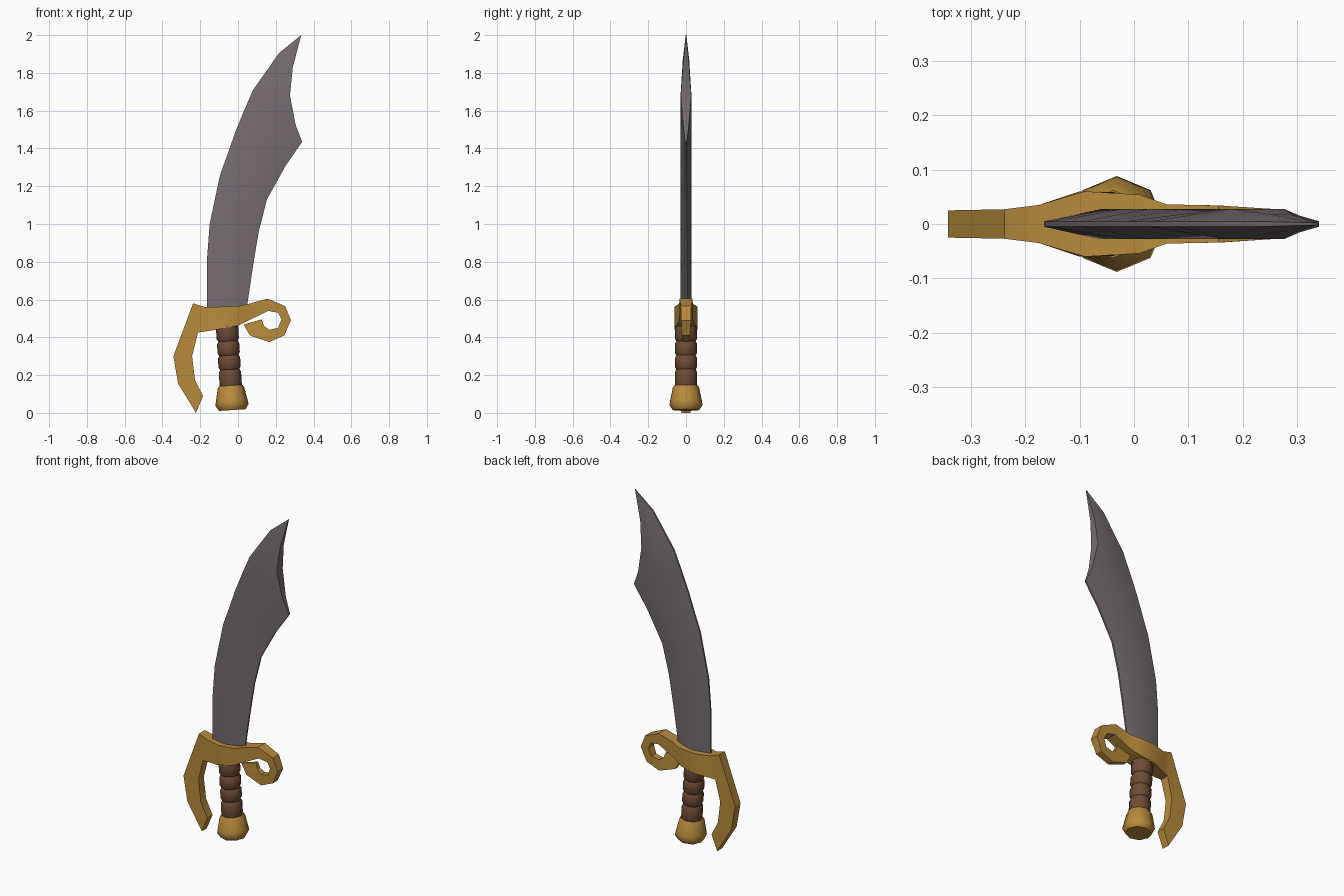
import bpy, bmesh, math
from mathutils import Vector

if "Cube" in bpy.data.objects:
    bpy.data.objects.remove(bpy.data.objects["Cube"])


def material(name, rgb):
    m = bpy.data.materials.new(name)
    m.diffuse_color = (*rgb, 1)
    m.use_nodes = True
    m.node_tree.nodes["Principled BSDF"].inputs["Base Color"].default_value = m.diffuse_color
    return m


STEEL = material("dark steel", (0.180, 0.150, 0.163))
GOLD = material("aged gold", (0.479, 0.258, 0.045))
LEATHER = material("brown leather", (0.156, 0.072, 0.036))


def loft(name, rings, mat, angle):
    """Skin closed rings of equal size, cap both ends, smooth below the angle."""
    bm = bmesh.new()
    rows = [[bm.verts.new(p) for p in ring] for ring in rings]
    n = len(rows[0])
    for a, b in zip(rows, rows[1:]):
        for i in range(n):
            j = (i + 1) % n
            bm.faces.new((a[i], a[j], b[j], b[i]))
    bm.faces.new(rows[0])
    bm.faces.new(rows[-1])
    bmesh.ops.remove_doubles(bm, verts=bm.verts, dist=1e-4)
    bmesh.ops.recalc_face_normals(bm, faces=bm.faces)
    me = bpy.data.meshes.new(name)
    bm.to_mesh(me)
    bm.free()
    me.materials.append(mat)
    ob = bpy.data.objects.new(name, me)
    bpy.context.collection.objects.link(ob)
    bpy.ops.object.select_all(action='DESELECT')
    ob.select_set(True)
    bpy.context.view_layer.objects.active = ob
    bpy.ops.object.shade_smooth_by_angle(angle=math.radians(angle))
    return ob


# Blade: spine x,z / cutting edge x,z / half thickness at middle and edge
blade = [
    (-.165, .50, .040, .51, .028, .005),
    (-.165, .80, .080, .78, .028, .005),
    (-.150, 1.0, .110, .96, .028, .005),
    (-.095, 1.26, .153, 1.13, .028, .005),
    (-.055, 1.37, .250, 1.305, .028, .005),
    (-.015, 1.485, .340, 1.435, .028, .005),
    (.030, 1.595, .305, 1.525, .028, .015),
    (.080, 1.71, .275, 1.68, .028, .028),
    (.217, 1.905, .290, 1.83, .017, .017),
    (.333, 1.999, .335, 2.0, .002, .002),
]
rings = []
for bx, bz, fx, fz, mid, edge in blade:
    mx, mz, back = (bx + fx) / 2, (bz + fz) / 2, min(.005, mid)
    rings.append([(bx, back, bz), (mx, mid, mz), (fx, edge, fz),
                  (fx, -edge, fz), (mx, -mid, mz), (bx, -back, bz)])
loft("blade", rings, STEEL, 30)

# Guard: knuckle hook, cross plate and curl as one strip
# outer x,z / inner x,z / half thickness
guard = [
    (-.222, .00, -.185, .09, .024),
    (-.317, .155, -.228, .175, .025),
    (-.342, .30, -.243, .30, .025),
    (-.238, .58, -.212, .425, .027),
    (-.175, .56, -.175, .431, .035),
    (-.090, .562, -.100, .443, .060),
    (.010, .567, .000, .462, .054),
    (.060, .578, .050, .486, .036),
    (.155, .605, .160, .54, .034),
    (.250, .565, .212, .53, .028),
    (.280, .49, .230, .495, .026),
    (.245, .41, .212, .45, .022),
    (.165, .375, .165, .44, .018),
    (.063, .41, .138, .46, .013),
    (.030, .468, .125, .495, .010),
]
loft("guard", [[(ox, h, oz), (ix, h, iz), (ix, -h, iz), (ox, -h, oz)]
               for ox, oz, ix, iz, h in guard], GOLD, 30)

# Tilted handle axis shared by grip and pommel
BASE = Vector((-.03, 0, .015))
AXIS = (Vector((-.058, 0, .455)) - BASE).normalized()
SIDE = Vector((AXIS.z, 0, -AXIS.x))


def lathe(name, profile, mat):
    """Eight-sided turning of (radius, distance) around the handle axis."""
    rings = []
    for r, t in profile:
        ring = []
        for i in range(8):
            a = i * math.pi / 4
            ring.append(BASE + AXIS * t + SIDE * r * math.cos(a)
                        + Vector((0, r * math.sin(a), 0)))
        rings.append(ring)
    return loft(name, rings, mat, 50)


# Grip: four bulging leather wraps divided by grooves
bounds = [.11, .215, .29, .365, .46]
profile = [(.052, bounds[0])]
for lo, hi in zip(bounds, bounds[1:]):
    profile += [(.059, lo + .014), (.059, hi - .014), (.051, hi)]
lathe("grip", profile, LEATHER)

# Pommel: flared cap with a bevelled foot
lathe("pommel", [(.070, .0), (.088, .027), (.084, .05), (.070, .118), (.062, .130)], GOLD)
